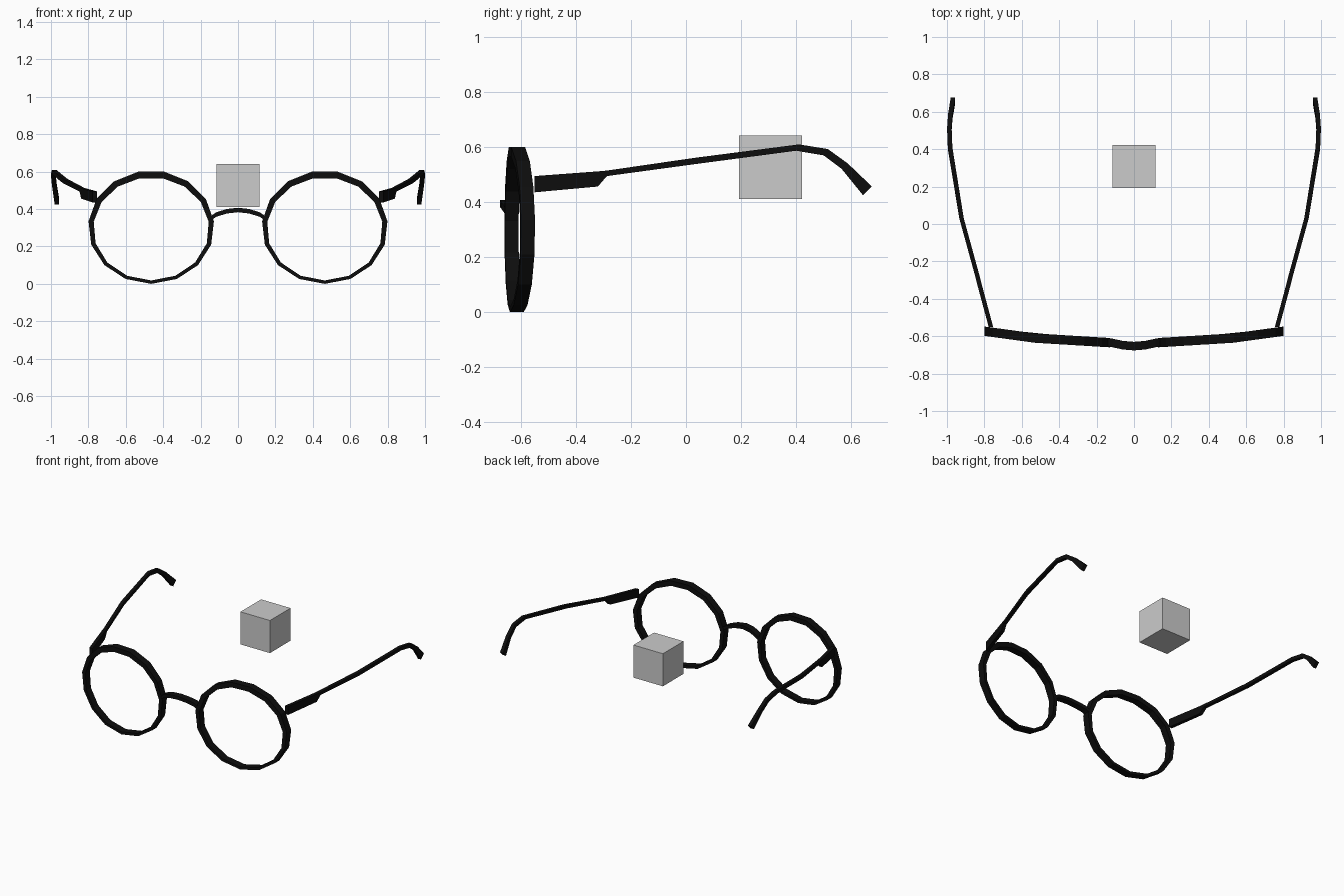
import bpy, bmesh, math

if "Cube" in bpy.data.objects:
    bpy.data.objects.remove(bpy.data.objects["Cube"])


def material(name, rgb):
    m = bpy.data.materials.new(name)
    m.diffuse_color = (*rgb, 1)
    m.use_nodes = True
    m.node_tree.nodes["Principled BSDF"].inputs["Base Color"].default_value = m.diffuse_color
    return m


black = material("black", (0.004, 0.004, 0.004))
grey = material("grey", (0.6, 0.6, 0.6))


def sweep(name, sections, closed=False):
    """Join a row of four-point sections into a flat-faced bar."""
    bm = bmesh.new()
    rows = [[bm.verts.new(p) for p in s] for s in sections]
    n = len(rows)
    for i in range(n if closed else n - 1):
        a, b = rows[i], rows[(i + 1) % n]
        for k in range(4):
            bm.faces.new((a[k], a[(k + 1) % 4], b[(k + 1) % 4], b[k]))
    if not closed:
        bm.faces.new(rows[0])
        bm.faces.new(rows[-1])
    bmesh.ops.recalc_face_normals(bm, faces=bm.faces[:])
    me = bpy.data.meshes.new(name)
    bm.to_mesh(me)
    bm.free()
    me.materials.append(black)
    ob = bpy.data.objects.new(name, me)
    bpy.context.collection.objects.link(ob)
    return ob


def front_curve(x):
    """Depth of the wrapped front frame at a distance x from the middle."""
    if x < 0.53:
        return -0.635 + 0.025 * (x - 0.12) / 0.41
    return -0.61 + 0.037 * (x - 0.53) / 0.27


# Temple stations: top y, top z, bottom y, bottom z, x
temple = [
    (-0.55, 0.494, -0.55, 0.435, 0.765),
    (-0.32, 0.511, -0.32, 0.456, 0.827),
    (-0.287, 0.514, -0.287, 0.494, 0.835),
    (0.03, 0.560, 0.03, 0.537, 0.922),
    (0.41, 0.609, 0.40, 0.586, 0.983),
    (0.515, 0.592, 0.50, 0.569, 0.987),
    (0.587, 0.540, 0.565, 0.520, 0.982),
    (0.675, 0.456, 0.643, 0.424, 0.968),
]

for side, s in (("left", -1), ("right", 1)):
    # Round rim, thicker at the brow
    rim = []
    for i in range(15):
        a = math.radians(-90 + 24 * i)
        c, sn = math.cos(a), math.sin(a)
        t = 0.027 + 0.009 * sn
        pts = []
        for inset, d in ((0, -0.025), (0, 0.025), (t, 0.025), (t, -0.025)):
            x = 0.464 + (0.337 - inset) * c
            pts.append((s * x, front_curve(x) + d, 0.303 + (0.303 - inset) * sn))
        rim.append(pts)
    sweep(side + "_rim", rim, closed=True)

    # Temple arm with deep hinge block and bent ear tip
    w = 0.012
    sweep(side + "_temple", [
        [(s * (x - w), yt, zt), (s * (x + w), yt, zt),
         (s * (x + w), yb, zb), (s * (x - w), yb, zb)]
        for yt, zt, yb, zb, x in temple])

# Arched nose bridge
bridge = [(-0.14, -0.634, 0.355), (-0.115, -0.636, 0.371), (-0.06, -0.648, 0.388), (0, -0.653, 0.395),
          (0.06, -0.648, 0.388), (0.115, -0.636, 0.371), (0.14, -0.634, 0.355)]
sweep("bridge", [
    [(x, y - 0.023, z - 0.012), (x, y + 0.023, z - 0.012),
     (x, y + 0.023, z + 0.012), (x, y - 0.023, z + 0.012)]
    for x, y, z in bridge])

# Loose cube floating between the temples
bpy.ops.mesh.primitive_cube_add(size=0.23, location=(0, 0.307, 0.526))
cube = bpy.context.object
cube.name = "cube"
cube.data.materials.append(grey)
